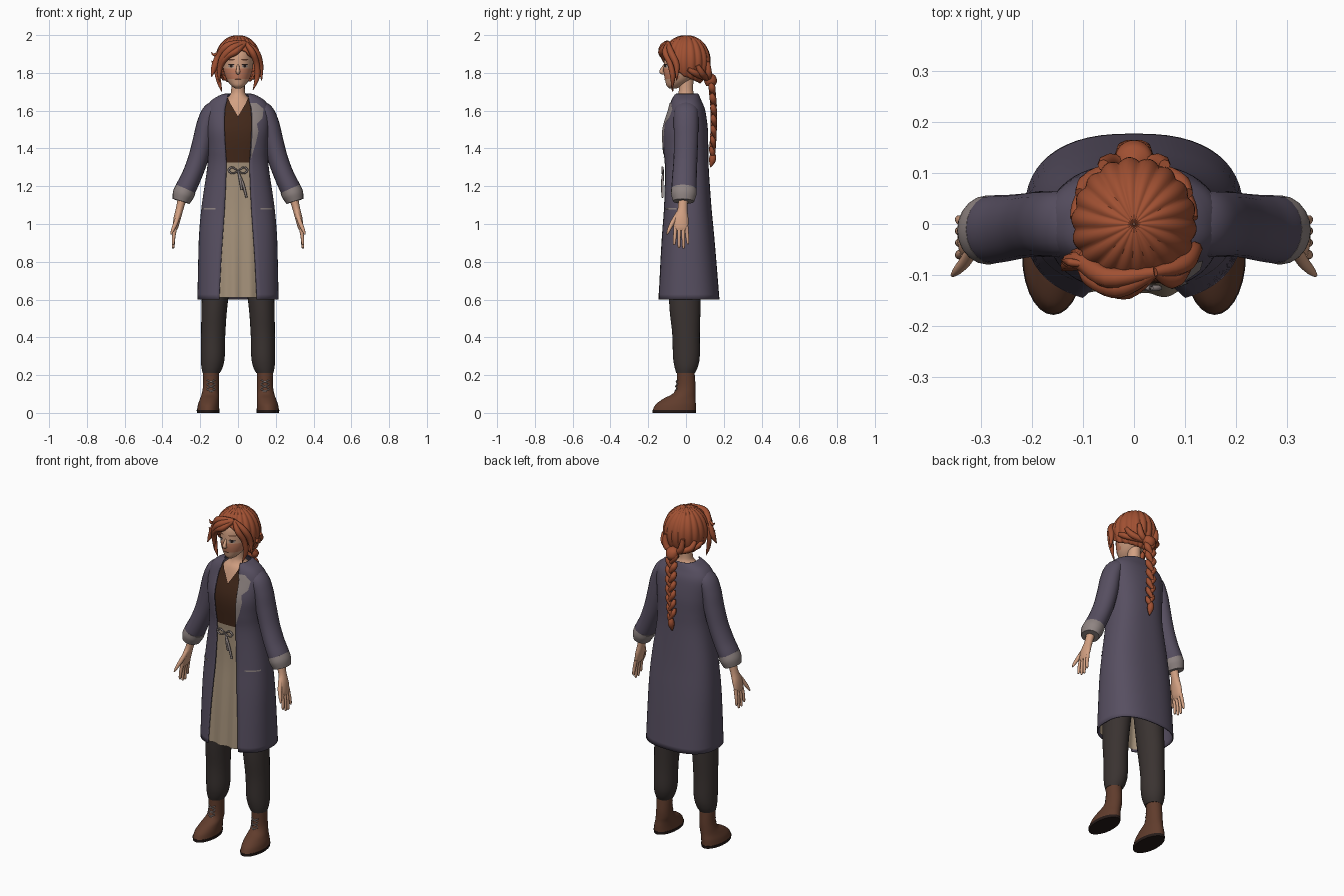
import bpy, bmesh
from math import sin, cos, pi, radians
from mathutils import Vector

cube = bpy.data.objects.get("Cube")
if cube:
    bpy.data.objects.remove(cube)


def material(name, *rgb):
    lin = [((v / 255 + 0.055) / 1.055) ** 2.4 for v in rgb] + [1]
    m = bpy.data.materials.new(name)
    m.use_nodes = True
    m.diffuse_color = lin
    bsdf = next(n for n in m.node_tree.nodes if n.type == "BSDF_PRINCIPLED")
    bsdf.inputs["Base Color"].default_value = lin
    return m


SKIN = material("skin", 210, 160, 130)
BLUSH = material("blush", 200, 128, 98)
HAIR = material("auburn hair", 160, 80, 50)
COAT = material("slate purple", 87, 79, 97)
TRIM = material("pale grey trim", 143, 132, 130)
VEST = material("dark brown", 66, 40, 26)
SKIRT = material("linen beige", 163, 144, 121)
TROUSERS = material("charcoal", 58, 51, 49)
BOOT = material("boot leather", 96, 60, 44)
DARK = material("near black", 38, 27, 24)


def spline(pts, k=5):
    """Catmull-Rom through tuples of any length."""
    out = []
    for i in range(len(pts) - 1):
        a, b, c, d = pts[max(i - 1, 0)], pts[i], pts[i + 1], pts[min(i + 2, len(pts) - 1)]
        for s in range(k):
            t = s / k
            out.append(tuple(q + t * (r - p) / 2 + t * t * (p - 2.5 * q + 2 * r - u / 2)
                             + t ** 3 * (1.5 * (q - r) + (u - p) / 2)
                             for p, q, r, u in zip(a, b, c, d)))
    return out + [tuple(pts[-1])]


def grid(name, rows, mat, closed=False, cap=False):
    """Skin a list of equal rows of points, top row first."""
    n = len(rows[0])
    faces = []
    for i in range(len(rows) - 1):
        for j in range(n if closed else n - 1):
            k = (j + 1) % n
            faces.append((i * n + j, (i + 1) * n + j, (i + 1) * n + k, i * n + k))
    if cap:
        last = (len(rows) - 1) * n
        faces += [tuple(range(n)), tuple(range(last + n - 1, last - 1, -1))]
    me = bpy.data.meshes.new(name)
    me.from_pydata([tuple(p) for r in rows for p in r], [], faces)
    if cap:
        bm = bmesh.new()
        bm.from_mesh(me)
        bmesh.ops.recalc_face_normals(bm, faces=bm.faces)
        bm.to_mesh(me)
        bm.free()
    me.materials.append(mat)
    me.shade_smooth()
    me.set_sharp_from_angle(angle=radians(55))
    ob = bpy.data.objects.new(name, me)
    bpy.context.collection.objects.link(ob)
    return ob


def loft(name, mat, rings, n=28):
    """Closed body from (z, cx, cy, rx, ry) rings."""
    turn = [2 * pi * j / n for j in range(n)]
    rows = [[(x + a * sin(t), y - b * cos(t), z) for t in turn] for z, x, y, a, b in spline(rings)]
    return grid(name, rows, mat, True, True)


def tube(name, mat, pts, n=12):
    """Capped tube through (x, y, z, ra, rb) points."""
    path = spline(pts)
    pos = [Vector(p[:3]) for p in path]
    span = [abs(v) for v in pos[-1] - pos[0]]
    ref = Vector([1.0 if i == span.index(min(span)) else 0.0 for i in range(3)])
    rows = []
    for i, p in enumerate(path):
        along = (pos[min(i + 1, len(pos) - 1)] - pos[max(i - 1, 0)]).normalized()
        side = along.cross(ref).normalized()
        up = side.cross(along)
        rows.append([pos[i] + side * p[3] * cos(2 * pi * j / n) + up * p[4] * sin(2 * pi * j / n)
                     for j in range(n)])
    return grid(name, rows, mat, True, True)


def lock(name, r, *pts, mat=HAIR, start=0.5, tip=0.12):
    """Tapered strand."""
    last = len(pts) - 1
    size = [r * (start if i == 0 else tip if i == last else 1 - 0.3 * i / last) for i in range(last + 1)]
    return tube(name, mat, [(*p, s, s) for p, s in zip(pts, size)], 8)


def section(rings, z):
    for a, b in zip(rings, rings[1:]):
        if a[0] >= z >= b[0] and a[0] > b[0]:
            f = (a[0] - z) / (a[0] - b[0])
            return [u + f * (v - u) for u, v in zip(a, b)]
    return rings[0] if z > rings[0][0] else rings[-1]


def patch(name, mat, body, p, spans, off=0.0, ripple=0.0, k=6, nx=16):
    """Sheet following the front of a body; spans are (z, x_from, x_to)."""
    rows = []
    for i in range((len(spans) - 1) * k + 1):
        a = spans[min(i // k, len(spans) - 1)]
        b = spans[min(i // k + 1, len(spans) - 1)]
        z, x0, x1 = [u + (v - u) * (i % k) / k for u, v in zip(a, b)]
        s = section(body, z)
        row = []
        for j in range(nx + 1):
            x = x0 + (x1 - x0) * j / nx
            edge = max(0, 1 - min(1, abs(x / (s[3] + off))) ** p) ** (1 / p)
            fold = ripple * (spans[0][0] - z) * sin(75 * x)
            row.append((x, s[2] - (s[4] + off) * edge + fold, z))
        rows.append(row)
    return grid(name, rows, mat)


# Coat body, open down the front: (z, cx, cy, rx, ry, half gap)
P = 2.5
coat = spline([(1.69, 0, 0, .07, .064, .05), (1.68, 0, 0, .1, .07, .055), (1.65, 0, 0, .145, .083, .06),
               (1.6, 0, .002, .17, .1, .07), (1.5, 0, -.006, .168, .122, .072),
               (1.4, 0, -.004, .16, .122, .067), (1.3, 0, .002, .163, .118, .062),
               (1.1, 0, .007, .192, .127, .07), (.95, 0, .008, .206, .14, .08),
               (.8, 0, .009, .211, .152, .09), (.6, 0, .011, .215, .166, .1)])


def rounded(v):
    return (1 if v > 0 else -1) * abs(v) ** (2 / P)


rows = []
for z, cx, cy, rx, ry, gap in coat:
    reach = min(0.95, gap / rx) ** (P / 2)
    t0 = Vector((1, 0)).angle(Vector(((1 - reach ** 2) ** 0.5, reach)))
    turn = [t0 + (2 * pi - 2 * t0) * j / 48 for j in range(49)]
    rows.append([(rx * rounded(sin(t)), cy - ry * rounded(cos(t)), z) for t in turn])
shell = grid("coat", rows, COAT).modifiers.new("thickness", "SOLIDIFY")
shell.thickness = 0.006

# Lapel and pocket edges
patch("lapel", TRIM, coat, P, [(1.64, .062, .1), (1.61, .072, .135), (1.56, .074, .13), (1.53, .075, .1),
                               (1.49, .074, .108), (1.43, .072, .095), (1.35, .067, .07)], 0.004)
for s in (1, -1):
    ends = sorted((s * .12, s * .188))
    patch("pocket_edge", TRIM, coat, P, [(1.084, *ends), (1.076, *ends)], 0.004)

# Vest halves with a V neck, skirt and waistband
for s in (1, -1):
    spans = [(1.67, .055, .09), (1.64, .042, .1), (1.57, 0, .1), (1.3, 0, .1)]
    patch("vest", VEST, coat, P, [(z, *sorted((s * a, s * b))) for z, a, b in spans], -0.012)
patch("skirt", SKIRT, coat, P, [(1.32, -.1, .1), (1.0, -.14, .14), (.66, -.16, .16), (.61, -.15, .15)],
      -0.014, 0.008, nx=64)
patch("waistband", SKIRT, coat, P, [(1.325, -.1, .1), (1.275, -.1, .1)], -0.009)

# Tied bow
for s in (1, -1):
    lock("bow_loop", .006, (0, -.12, 1.28), (s * .03, -.125, 1.3), (s * .05, -.125, 1.285),
         (s * .03, -.125, 1.268), (0, -.12, 1.28), mat=TRIM, tip=.6)
for dx, dz in ((.045, .14), (.02, .1)):
    lock("bow_tail", .008, (0, -.12, 1.28), (dx * .6, -.125, 1.28 - dz / 2), (dx, -.124, 1.28 - dz),
         mat=TRIM, tip=.7)

# Neck and chest
loft("neck", SKIN, [(1.78, 0, 0, .036, .04), (1.71, 0, 0, .036, .038), (1.68, 0, 0, .045, .045),
                    (1.65, 0, 0, .08, .063), (1.6, 0, 0, .11, .08), (1.5, 0, -.006, .13, .1)])

# Head
HEAD = [(1.98, 0, 0, .03, .04), (1.95, 0, 0, .07, .085), (1.9, 0, -.004, .083, .108),
        (1.84, 0, -.012, .08, .106), (1.8, 0, -.025, .073, .093), (1.76, 0, -.043, .057, .067),
        (1.733, 0, -.06, .036, .043), (1.718, 0, -.068, .015, .02)]
head = loft("head", SKIN, HEAD, 40)
head.data.materials.append(BLUSH)
for f in head.data.polygons:
    if 1.77 < f.center.z < 1.82 and f.center.y < -.04:
        f.material_index = 1
face = spline(HEAD)
tube("nose", SKIN, [(0, -.11, 1.845, .006, .006), (0, -.126, 1.82, .009, .009),
                    (0, -.129, 1.804, .011, .012), (0, -.112, 1.795, .005, .006)])


def oval(x, z, w, h):
    return [(z + h * cos(t * pi / 8), x - w * sin(t * pi / 8), x + w * sin(t * pi / 8)) for t in range(9)]


patch("mouth", BOOT, face, 2, oval(0, 1.766, .019, .004), 0.002, k=1)
for s in (1, -1):
    x = s * .036
    patch("eye_white", TRIM, face, 2, oval(x, 1.836, .016, .008), 0.002, k=1)
    patch("iris", DARK, face, 2, oval(x, 1.837, .007, .008), 0.003, k=1)
    patch("eyelash", DARK, face, 2, oval(x, 1.845, .018, .003), 0.003, k=1)
    patch("eyebrow", BOOT, face, 2, oval(x, 1.87, .02, .004), 0.002, k=1)

# Hair cap with radial strand grooves, high over the brow and low at the nape
rows = []
for i in range(25):
    row = []
    for j in range(144):
        a = 2 * pi * j / 144
        c = cos(a)
        end = radians(125 - 63 * max(c, 0) ** 1.5 + 20 * max(-c, 0))
        phi = 0.02 + (end - 0.02) * i / 24
        r = 0.95 + 0.06 * sin(phi) * abs(sin(9 * a + 0.8 * sin(phi)))
        row.append((.122 * r * sin(phi) * sin(a), -.13 * r * sin(phi) * c, 1.86 + .146 * r * cos(phi)))
    rows.append(row)
cap = grid("hair_cap", rows, HAIR, True).modifiers.new("thickness", "SOLIDIFY")
cap.thickness = 0.012

# Fringe swept from a side parting, and loose strands
part = (.04, -.095, 1.96)
lock("fringe", .022, part, (-.03, -.125, 1.93), (-.085, -.105, 1.87), (-.108, -.08, 1.79))
lock("fringe", .02, part, (-.01, -.128, 1.915), (-.06, -.118, 1.885), (-.095, -.09, 1.83), (-.1, -.085, 1.75))
lock("fringe", .022, part, (-.05, -.105, 1.945), (-.1, -.075, 1.89), (-.125, -.075, 1.83), (-.14, -.09, 1.78))
lock("fringe", .018, part, (.075, -.11, 1.91), (.098, -.085, 1.85), (.102, -.07, 1.78), (.08, -.075, 1.71))
lock("fringe", .02, part, (.095, -.08, 1.91), (.118, -.05, 1.84), (.125, -.05, 1.76))
lock("side_strand", .014, (-.1, -.06, 1.9), (-.113, -.06, 1.82), (-.1, -.07, 1.75), (-.085, -.07, 1.7))
lock("flick", .009, (-.09, -.08, 1.92), (-.125, -.075, 1.895), (-.142, -.07, 1.91))
lock("flick", .008, (-.1, -.08, 1.86), (-.125, -.08, 1.85), (-.142, -.075, 1.865))

# Swept back strands gathered at the nape
for s in (1, -1):
    for x, y, z in ((.115, .01, 1.82), (.105, .06, 1.84), (.06, .115, 1.86)):
        lock("back_strand", .022, (s * x, y, z), (s * x * .8, y * .6 + .05, 1.795),
             (s * .01, .12, 1.765), tip=.5)

# Braid of alternating lumps with a tail
loft("braid_knot", HAIR, [(1.8, 0, .12, .01, .01), (1.785, 0, .125, .034, .03),
                          (1.755, 0, .13, .036, .034), (1.73, 0, .13, .024, .022)])
for i in range(14):
    s = 1 if i % 2 else -1
    z = 1.755 - .028 * i
    y = .135 + .012 * sin(pi * i / 14)
    w = 1 - .02 * i
    lock("braid_lump", .023 * w, (s * .026 * w, y - .008, z + .02), (s * .018 * w, y, z - .008),
         (-s * .006, y + .008, z - .045), start=.4, tip=.4)
lock("braid_tail", .02, (0, .142, 1.38), (0, .142, 1.355), (0, .138, 1.33), (0, .13, 1.3))

# Arms, legs and boots on both sides
for s in (1, -1):
    def limb(name, mat, *pts):
        tube(name, mat, [(s * p[0], *p[1:]) for p in pts], 20)

    def column(name, mat, *rings):
        return loft(name, mat, [(z, s * x, y, a, b) for z, x, y, a, b in rings])

    limb("sleeve", COAT, (.08, 0, 1.63, .03, .05), (.138, 0, 1.598, .046, .063), (.168, 0, 1.53, .05, .065),
         (.187, 0, 1.44, .053, .064), (.213, -.003, 1.34, .053, .063), (.247, -.008, 1.25, .053, .065),
         (.283, -.011, 1.175, .055, .066), (.299, -.012, 1.13, .046, .056))
    limb("cuff", TRIM, (.277, -.011, 1.185, .057, .067), (.29, -.012, 1.155, .057, .067),
         (.301, -.013, 1.12, .047, .056))
    limb("hand", SKIN, (.292, -.014, 1.15, .024, .026), (.309, -.018, 1.08, .02, .026),
         (.322, -.025, 1.03, .019, .038), (.331, -.027, .985, .015, .038), (.335, -.027, .965, .008, .032))
    for y0, y1, tip in ((-.056, -.062, .888), (-.036, -.037, .872), (-.016, -.013, .87), (.003, .01, .892)):
        limb("finger", SKIN, (.331, y0, .985, .01, .01), (.34, (y0 + y1) / 2, .935, .009, .009),
             (.343, y1, tip + .01, .007, .007), (.343, y1, tip, .003, .003))
    limb("thumb", SKIN, (.312, -.04, 1.06, .012, .012), (.328, -.07, 1.01, .012, .012),
         (.345, -.09, .97, .009, .009), (.355, -.1, .945, .004, .004))

    column("trouser_leg", TROUSERS, (.95, .088, -.003, .088, .088), (.6, .122, -.006, .07, .084),
           (.42, .131, 0, .064, .073), (.3, .133, .002, .063, .071), (.245, .137, .001, .057, .062),
           (.21, .142, -.002, .045, .049))
    column("boot", BOOT, (.23, .143, -.002, .043, .046), (.15, .143, 0, .042, .05),
           (.105, .146, -.008, .045, .058), (.075, .151, -.035, .05, .085), (.045, .156, -.054, .056, .106),
           (.015, .158, -.062, .059, .114))
    column("sole", DARK, (.016, .158, -.062, .061, .116), (0, .158, -.062, .059, .114))
    for z in (.115, .14, .165):
        for d in (1, -1):
            y = -.052 + (z - .14) * .14
            limb("lace", TRIM, (.121, y + .006, z - d * .01, .003, .003), (.143, y - .003, z, .003, .003),
                 (.165, y + .006, z + d * .01, .003, .003))
